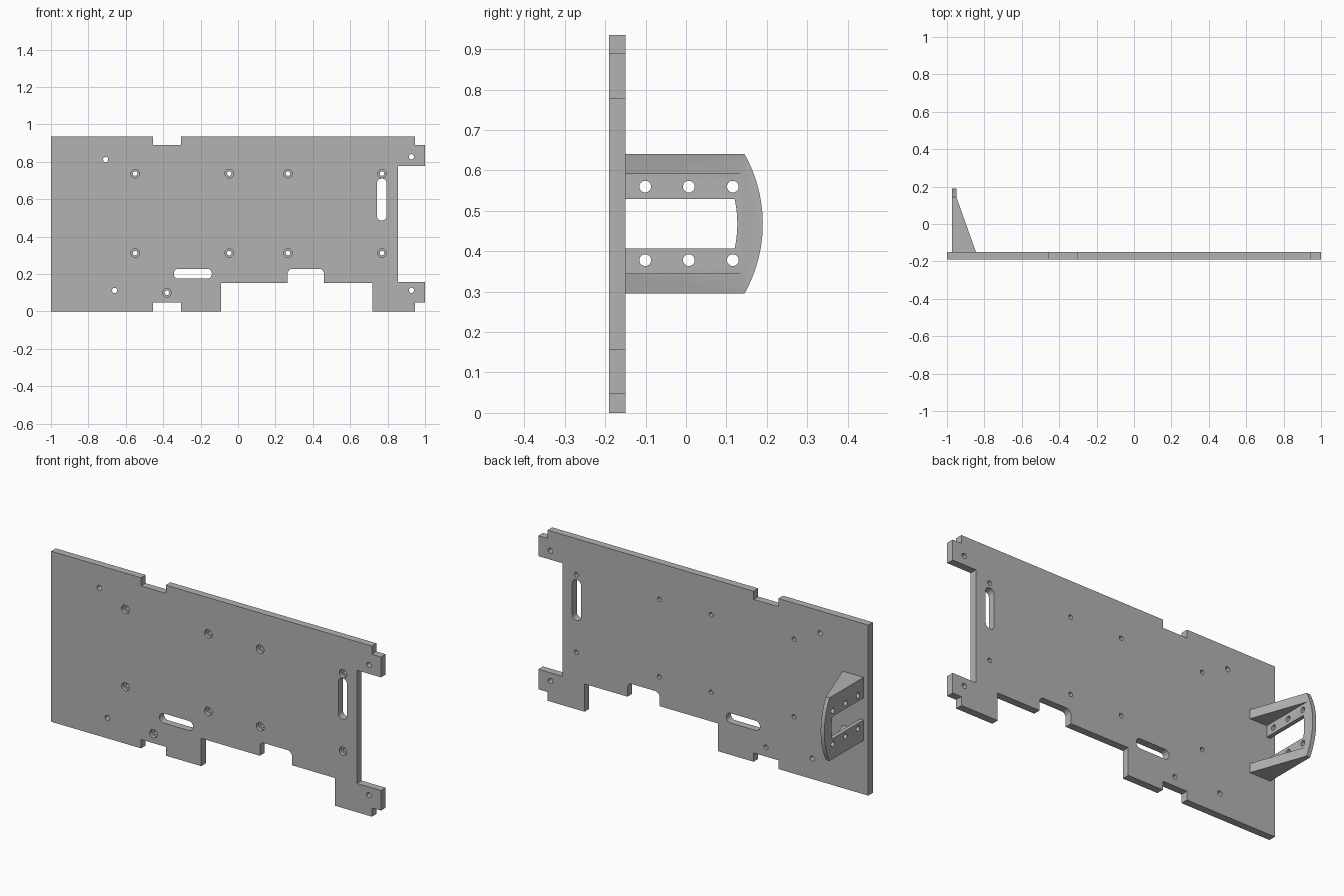
import bpy, bmesh
from math import sin, cos, pi
from mathutils import Vector

if "Cube" in bpy.data.objects:
    bpy.data.objects.remove(bpy.data.objects["Cube"])

grey = bpy.data.materials.new("plain grey")
grey.use_nodes = True
colour = (0.45, 0.45, 0.45, 1)
grey.diffuse_color = colour
grey.node_tree.nodes["Principled BSDF"].inputs["Base Color"].default_value = colour


def prisms(name, outlines, axis, start, end):
    """Extrude closed 2D outlines along an axis into one object."""
    place = {"x": lambda p, d: (d, p[0], p[1]),
             "y": lambda p, d: (p[0], d, p[1]),
             "z": lambda p, d: (p[0], p[1], d)}[axis]
    step = Vector(place((0, 0), end - start))
    bm = bmesh.new()
    for pts in outlines:
        face = bm.faces.new([bm.verts.new(place(p, start)) for p in pts])
        out = bmesh.ops.extrude_face_region(bm, geom=[face])
        moved = [g for g in out["geom"] if isinstance(g, bmesh.types.BMVert)]
        bmesh.ops.translate(bm, verts=moved, vec=step)
    bmesh.ops.recalc_face_normals(bm, faces=bm.faces)
    mesh = bpy.data.meshes.new(name)
    bm.to_mesh(mesh)
    bm.free()
    mesh.materials.append(grey)
    obj = bpy.data.objects.new(name, mesh)
    bpy.context.collection.objects.link(obj)
    return obj


def combine(obj, other, operation):
    """Apply a boolean and discard the helper."""
    other.hide_render = True
    mod = obj.modifiers.new("boolean", "BOOLEAN")
    mod.operation, mod.solver, mod.object = operation, "EXACT", other
    bpy.context.view_layer.objects.active = obj
    bpy.ops.object.modifier_apply(modifier=mod.name)
    bpy.data.objects.remove(other)


def arc(cx, cy, r, a, b, n):
    return [(cx + r * cos(a + (b - a) * i / n), cy + r * sin(a + (b - a) * i / n))
            for i in range(n + 1)]


def circle(cx, cy, r):
    return arc(cx, cy, r, 0, 2 * pi, 24)[:-1]


def rounded(x0, x1, z0, z1, r):
    pts = []
    for k, (cx, cz) in enumerate([(x1 - r, z1 - r), (x0 + r, z1 - r),
                                  (x0 + r, z0 + r), (x1 - r, z0 + r)]):
        pts += arc(cx, cz, r, k * pi / 2, (k + 1) * pi / 2, 8)
    return pts


# Main board with notched edges
FRONT, BACK, TOP = -0.19, -0.15, 0.935
outline = [(-1, 0), (-.455, 0), (-.455, .048), (-.305, .048), (-.305, 0), (-.09, 0),
           (-.09, .152), (.265, .152)]
outline += arc(.293, .2, .028, pi, pi / 2, 8) + arc(.432, .2, .028, pi / 2, 0, 8)
outline += [(.46, .152), (.72, .152), (.72, 0), (.945, 0), (.945, .048), (1, .048),
            (1, .158), (.855, .158), (.855, .778), (1, .778), (1, .89), (.945, .89),
            (.945, TOP), (-.305, TOP), (-.305, .89), (-.455, .89), (-.455, TOP), (-1, TOP)]
board = prisms("mounting_board", [outline], "y", FRONT, BACK)

# Slots, through holes and counterbores
screws = [(x, z) for x in (-.55, -.047, .267, .77) for z in (.312, .737)] + [(-.38, .1)]
plain = [(-.708, .812), (-.66, .112), (.927, .827), (.927, .113)]
through = [rounded(-.343, -.14, .175, .228, .025), rounded(.742, .795, .487, .71, .025)]
through += [circle(x, z, .014) for x, z in plain]
through += [circle(x, z, .012) for x, z in screws]
combine(board, prisms("hole_cutter", through, "y", FRONT - .1, BACK + .1), "DIFFERENCE")
bores = [circle(x, z, .023) for x, z in screws]
combine(board, prisms("bore_cutter", bores, "y", FRONT - .1, FRONT + .02), "DIFFERENCE")

# Rear bracket: U-shaped wall with a bowed outer end
MID, CENTRE = .468, -.163
wall = [(BACK, .295)] + arc(CENTRE, MID, .353, -.511, .511, 24) + [(BACK, .641), (BACK, .529)]
wall += arc(CENTRE, MID, .29, .212, -.212, 10) + [(BACK, .407)]
bracket = prisms("rear_bracket", [wall], "x", -.972, -.95)
holes = [circle(y, z, .0145) for y in (-.101, .007, .116) for z in (.378, .56)]
combine(bracket, prisms("bracket_cutter", holes, "x", -1.1, -.8), "DIFFERENCE")

# Tapered gussets along the bracket's upper and lower edges
taper = [(-.972, BACK), (-.845, BACK), (-.95, .145), (-.972, .145)]
for low, high in ((.295, .345), (.591, .641)):
    combine(bracket, prisms("gusset", [taper], "z", low, high), "UNION")

# Smooth the round walls, keep edges crisp
bpy.ops.object.select_all(action="DESELECT")
for obj in (board, bracket):
    obj.select_set(True)
bpy.context.view_layer.objects.active = board
bpy.ops.object.shade_smooth_by_angle(angle=pi / 6)
